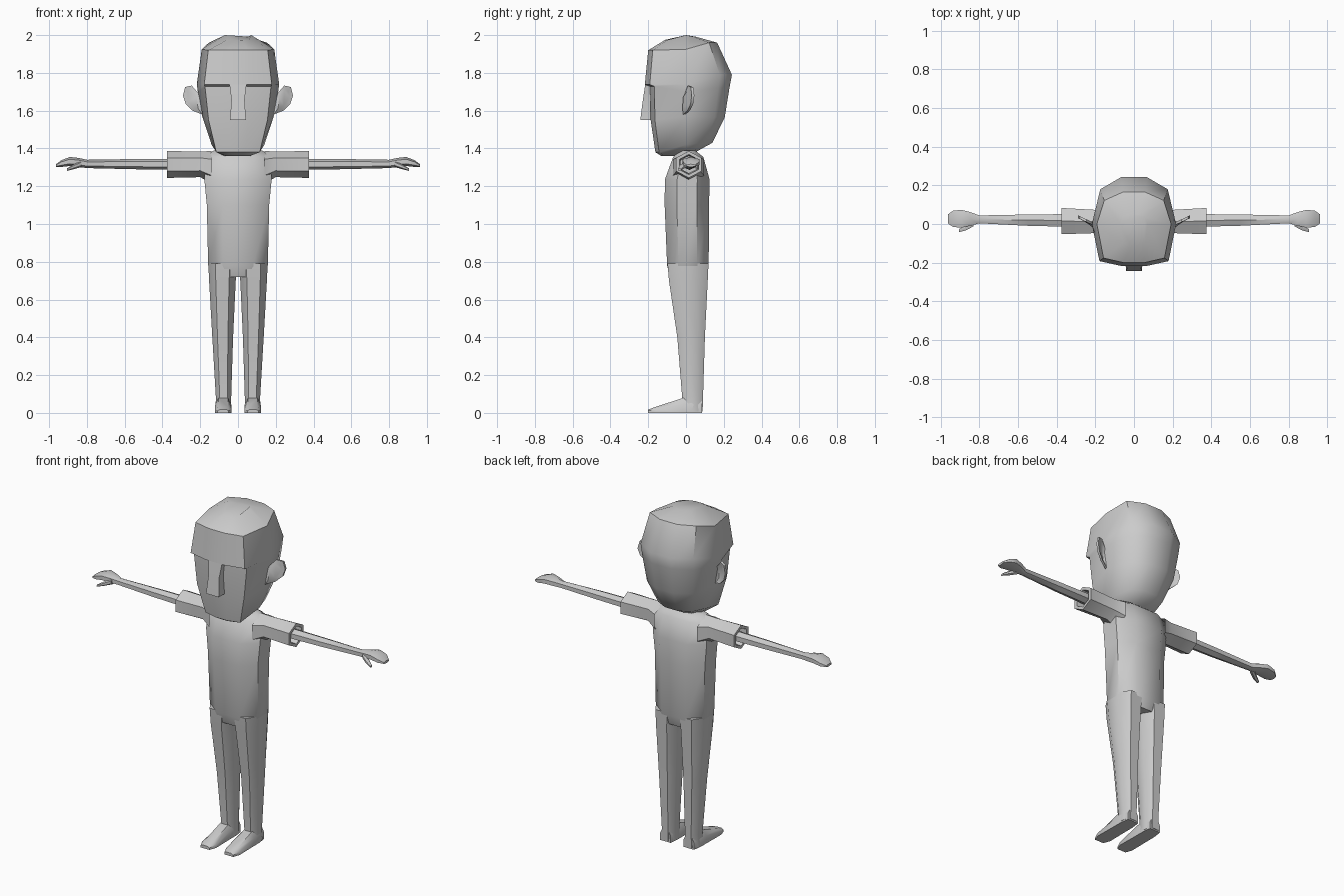
import bpy, bmesh
from math import sin, cos, pi, radians


def loft(name, rings, mirror=False, cap=(True, True), sharp=48):
    """Skin a list of equal-length rings into one mesh object."""
    bm = bmesh.new()
    rows = [[bm.verts.new(p) for p in r] for r in rings]
    n = len(rows[0])
    for a, b in zip(rows, rows[1:]):
        for i in range(n):
            j = (i + 1) % n
            bm.faces.new((a[i], a[j], b[j], b[i]))
    if cap[0]:
        bm.faces.new(rows[0])
    if cap[1]:
        bm.faces.new(rows[-1])
    bmesh.ops.recalc_face_normals(bm, faces=bm.faces)
    me = bpy.data.meshes.new(name)
    bm.to_mesh(me)
    bm.free()
    for p in me.polygons:
        p.use_smooth = True
    me.set_sharp_from_angle(angle=radians(sharp))
    ob = bpy.data.objects.new(name, me)
    bpy.context.collection.objects.link(ob)
    if mirror:
        ob.modifiers.new("mirror", 'MIRROR').use_mirror_merge = False
    return ob


def both(half):
    """Complete a right-hand half outline with its mirror image."""
    return half + [(-x, y, z) for x, y, z in reversed(half)]


def head_ring(w, f, b, zf, zm, zb):
    return both([(.28 * w, f, zf), (.82 * w, f * .88, zf), (w, 0, zm),
                 (.8 * w, b * .74, zb), (.3 * w, b, zb)])


def body_ring(z, x0, x1, f, b):
    """Eight-sided horizontal section."""
    c, h, m, d = (x0 + x1) / 2, (x1 - x0) / 2, (f + b) / 2, (b - f) / 2
    pts = [(.5, -1), (1, -.45), (1, .45), (.5, 1), (-.5, 1), (-1, .45), (-1, -.45), (-.5, -1)]
    return [(c + h * u, m + d * v, z) for u, v in pts]


def hex_ring(x, y, z, ry, rz):
    """Six-sided section across the arm, one corner up."""
    return [(x, y + ry * 1.12 * sin(i * pi / 3), z + rz * cos(i * pi / 3)) for i in range(6)]


# Head: chin, jaw, cheeks, recessed eye line, brow, crown
loft("head", [head_ring(*r) for r in (
    (.075, -.13, .04, 1.36, 1.36, 1.375),
    (.14, -.162, .14, 1.38, 1.42, 1.43),
    (.19, -.187, .205, 1.55, 1.57, 1.565),
    (.213, -.19, .23, 1.728, 1.70, 1.72),
    (.218, -.218, .243, 1.738, 1.74, 1.79),
    (.192, -.20, .165, 1.92, 1.925, 1.96),
    (.07, -.11, .05, 1.975, 2.0, 1.992))])

# Nose wedge
loft("nose", [[(-w, f, z), (w, f, z), (w, -.15, z), (-w, -.15, z)]
              for w, f, z in ((.042, -.242, 1.55), (.035, -.228, 1.66), (.045, -.216, 1.738))],
     sharp=30)

# Ears: thin slanted shells with a hollowed back
outline = [(.19, 1.58), (.24, 1.60), (.277, 1.635), (.291, 1.68), (.28, 1.725), (.245, 1.733), (.20, 1.68)]


def ear_ring(k, off):
    return [(.245 + (x - .245) * k, -.002 + (x - .21) * .45 + off, 1.665 + (z - 1.665) * k)
            for x, z in outline]


loft("ear", [ear_ring(.6, -.008), ear_ring(1, -.004), ear_ring(.97, .01), ear_ring(.6, .002)], True)

# Torso
loft("torso", [body_ring(z, -w, w, f, b) for z, w, f, b in (
    (.72, .12, -.085, .105), (.78, .158, -.10, .12), (1.1, .165, -.113, .122),
    (1.235, .178, -.112, .125), (1.355, .175, -.068, .092), (1.388, .13, -.03, .05))])

# Sleeves, open at the cuff with a folded rim
loft("sleeve", [hex_ring(*r) for r in (
    (.14, .013, 1.30, .085, .086), (.20, .013, 1.316, .062, .068), (.375, .015, 1.315, .07, .071),
    (.375, .015, 1.315, .052, .053), (.28, .015, 1.315, .045, .046))], True, (False, False))

# Arms and hands
loft("arm", [hex_ring(*r) for r in (
    (.27, .018, 1.316, .035, .03), (.55, .02, 1.317, .030, .027), (.80, .024, 1.318, .021, .022),
    (.845, .026, 1.326, .036, .024), (.89, .027, 1.331, .047, .024), (.935, .027, 1.320, .044, .018),
    (.963, .026, 1.309, .024, .008))], True)

# Thumbs
loft("thumb", [hex_ring(*r) for r in (
    (.83, .005, 1.318, .017, .017), (.87, -.02, 1.303, .014, .013),
    (.905, -.034, 1.288, .008, .007))], True)

# Legs
loft("leg", [body_ring(*r) for r in (
    (.79, .004, .157, -.098, .119), (.70, .012, .153, -.09, .115), (.40, .026, .136, -.046, .10),
    (.08, .036, .117, -.02, .09), (.008, .036, .12, -.02, .088))], True)


# Feet: flat soles tapering to the toe
def foot_ring(y, x0, x1, top):
    s = (x1 - x0) * .2
    return [(x0, y, 0), (x1, y, 0), (x1, y, top * .6), (x1 - s, y, top), (x0 + s, y, top), (x0, y, top * .6)]


loft("foot", [foot_ring(*r) for r in (
    (.085, .042, .112, .07), (.03, .036, .12, .08), (-.02, .036, .12, .078),
    (-.16, .034, .122, .032), (-.20, .05, .108, .018))], True, sharp=40)
